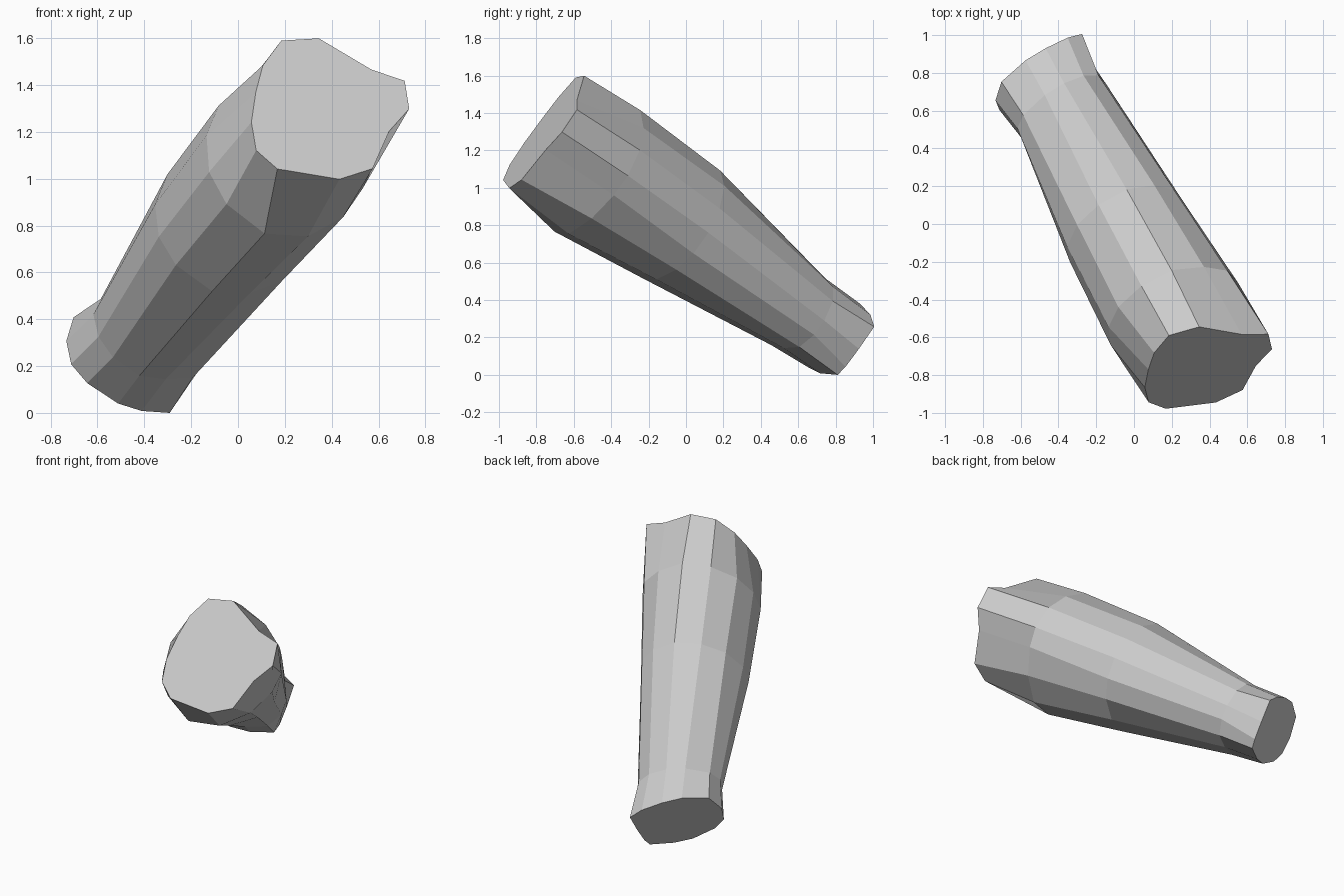
import bpy, bmesh
from mathutils import Vector

# Limb axis running from the upper front end down to the back end
ORIGIN = Vector((0.38, -0.78, 1.29))
AXIS = Vector((-0.404, 0.764, -0.51)).normalized()
SIDE = AXIS.cross(Vector((0, 0, 1))).normalized()
UP = SIDE.cross(AXIS)

# Each section: distance along axis, tilt across, tilt upward, (across, up) outline
sections = [
    (0.02, -0.21, 0.08, [  # wide cut end with a flared corner
        (-.084, .393), (.079, .384), (.259, .198), (.385, .123), (.365, -.02),
        (.249, -.121), (.126, -.30), (-.03, -.335), (-.28, -.249),
        (-.344, -.144), (-.325, 0), (-.264, .149), (-.196, .28)]),
    (0.42, -0.05, 0, [  # fullest part
        (-.09, .38), (.09, .395), (.25, .28), (.35, .14), (.37, -.02),
        (.32, -.14), (.19, -.28), (0, -.37), (-.20, -.35),
        (-.34, -.20), (-.38, -.04), (-.345, .14), (-.25, .285)]),
    (1.0, 0, 0, [  # middle
        (-.09, .36), (.08, .365), (.22, .27), (.30, .13), (.315, -.02),
        (.27, -.15), (.17, -.25), (0, -.31), (-.18, -.30),
        (-.32, -.17), (-.365, -.03), (-.34, .13), (-.24, .28)]),
    (1.85, 0.1, 0, [  # narrow neck
        (-.07, .205), (.05, .20), (.16, .155), (.23, .07), (.245, -.05),
        (.22, -.14), (.14, -.22), (0, -.235), (-.13, -.225),
        (-.24, -.14), (-.285, -.04), (-.28, .07), (-.22, .15)]),
    (2.1, 0.19, -0.03, [  # slightly flared small end
        (-.074, .218), (.05, .19), (.179, .136), (.256, .072), (.219, -.067),
        (.182, -.18), (.15, -.233), (0, -.24), (-.118, -.217),
        (-.258, -.133), (-.319, -.048), (-.313, .066), (-.24, .19)]),
]

bm = bmesh.new()
rings = []
for dist, tilt_u, tilt_v, outline in sections:
    rings.append([bm.verts.new(ORIGIN + AXIS * (dist + tilt_u * u + tilt_v * v)
                               + SIDE * u + UP * v) for u, v in outline])

# Skin between neighbouring sections
for a, b in zip(rings, rings[1:]):
    n = len(a)
    for i in range(n):
        j = (i + 1) % n
        bm.faces.new((a[i], a[j], b[j], b[i]))

# Fan-shaped end caps
caps = [bm.faces.new(rings[0]), bm.faces.new(rings[-1])]
bmesh.ops.poke(bm, faces=caps)
bmesh.ops.recalc_face_normals(bm, faces=bm.faces)

# Rest the lowest point on the floor
low = min(v.co.z for v in bm.verts)
bmesh.ops.translate(bm, verts=bm.verts, vec=(0, 0, -low))

mesh = bpy.data.meshes.new("tapered_limb")
bm.to_mesh(mesh)
bm.free()
limb = bpy.data.objects.new("tapered_limb", mesh)
bpy.context.collection.objects.link(limb)
